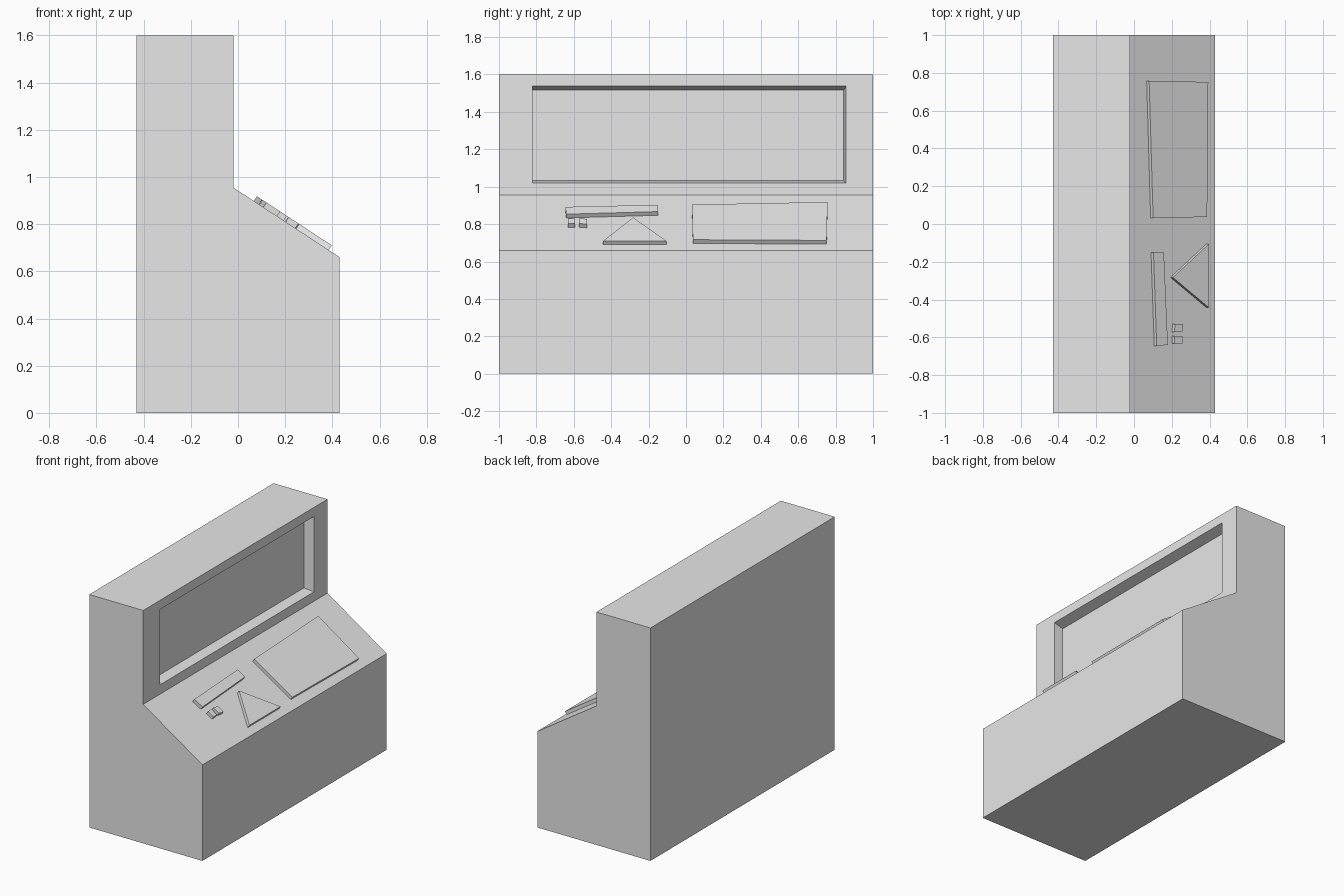
import bpy, bmesh
from mathutils import Vector

if "Cube" in bpy.data.objects:
    bpy.data.objects.remove(bpy.data.objects["Cube"])

grey = bpy.data.materials.new("plain_grey")
grey.diffuse_color = (0.8, 0.8, 0.8, 1)
grey.use_nodes = True
grey.node_tree.nodes["Principled BSDF"].inputs["Base Color"].default_value = grey.diffuse_color

SLOPE_TOP = (-0.02, 0.955)
SLOPE_END = (0.43, 0.66)
GRADE = (SLOPE_END[1] - SLOPE_TOP[1]) / (SLOPE_END[0] - SLOPE_TOP[0])
NORMAL = Vector((-GRADE, 0, 1)).normalized()


def prism(bm, points, offset):
    """Extrude a flat outline along an offset into a closed solid."""
    face = bm.faces.new([bm.verts.new(p) for p in points])
    ext = bmesh.ops.extrude_face_region(bm, geom=[face], use_keep_orig=True)
    verts = [g for g in ext["geom"] if isinstance(g, bmesh.types.BMVert)]
    bmesh.ops.translate(bm, verts=verts, vec=offset)
    bmesh.ops.recalc_face_normals(bm, faces=bm.faces)


def finish(bm, name):
    mesh = bpy.data.meshes.new(name)
    bm.to_mesh(mesh)
    bm.free()
    mesh.materials.append(grey)
    bpy.context.collection.objects.link(bpy.data.objects.new(name, mesh))


def inset_to(bm, face, x, y0, y1, z0, z1):
    """Inset a rectangular face and move its inner loop to given bounds."""
    bmesh.ops.inset_individual(bm, faces=[face], thickness=0.01)
    mid = face.calc_center_median()
    for v in face.verts:
        v.co = (x, y1 if v.co.y > mid.y else y0, z1 if v.co.z > mid.z else z0)


# Console body with a sloped desk and an upright screen housing
bm = bmesh.new()
profile = [(-0.43, 0), (0.43, 0), SLOPE_END, SLOPE_TOP, (-0.02, 1.6), (-0.43, 1.6)]
prism(bm, [(x, -1, z) for x, z in profile], Vector((0, 2, 0)))

# Recessed screen with tapered sides
screen = next(f for f in bm.faces
              if f.normal.x > 0.9 and f.calc_center_median().z > 1)
inset_to(bm, screen, -0.02, -0.82, 0.855, 1.02, 1.537)
inset_to(bm, screen, -0.09, -0.82, 0.843, 1.032, 1.517)
finish(bm, "console_body")

# Raised plates on the desk, as outlines in x and y laid onto the slope
plates = {
    "large_pad": [(0.067, 0.757), (0.38, 0.752), (0.374, 0.037), (0.088, 0.032)],
    "long_bar": [(0.09, -0.15), (0.145, -0.15), (0.166, -0.64), (0.107, -0.645)],
    "triangle_pad": [(0.193, -0.283), (0.384, -0.105), (0.384, -0.443)],
    "button_1": [(0.205, -0.53), (0.247, -0.53), (0.242, -0.572), (0.2, -0.572)],
    "button_2": [(0.202, -0.593), (0.243, -0.593), (0.243, -0.632), (0.202, -0.632)],
}
for name, outline in plates.items():
    bm = bmesh.new()
    prism(bm, [(x, y, SLOPE_TOP[1] + (x - SLOPE_TOP[0]) * GRADE)
               for x, y in outline], NORMAL * 0.024)
    finish(bm, name)
